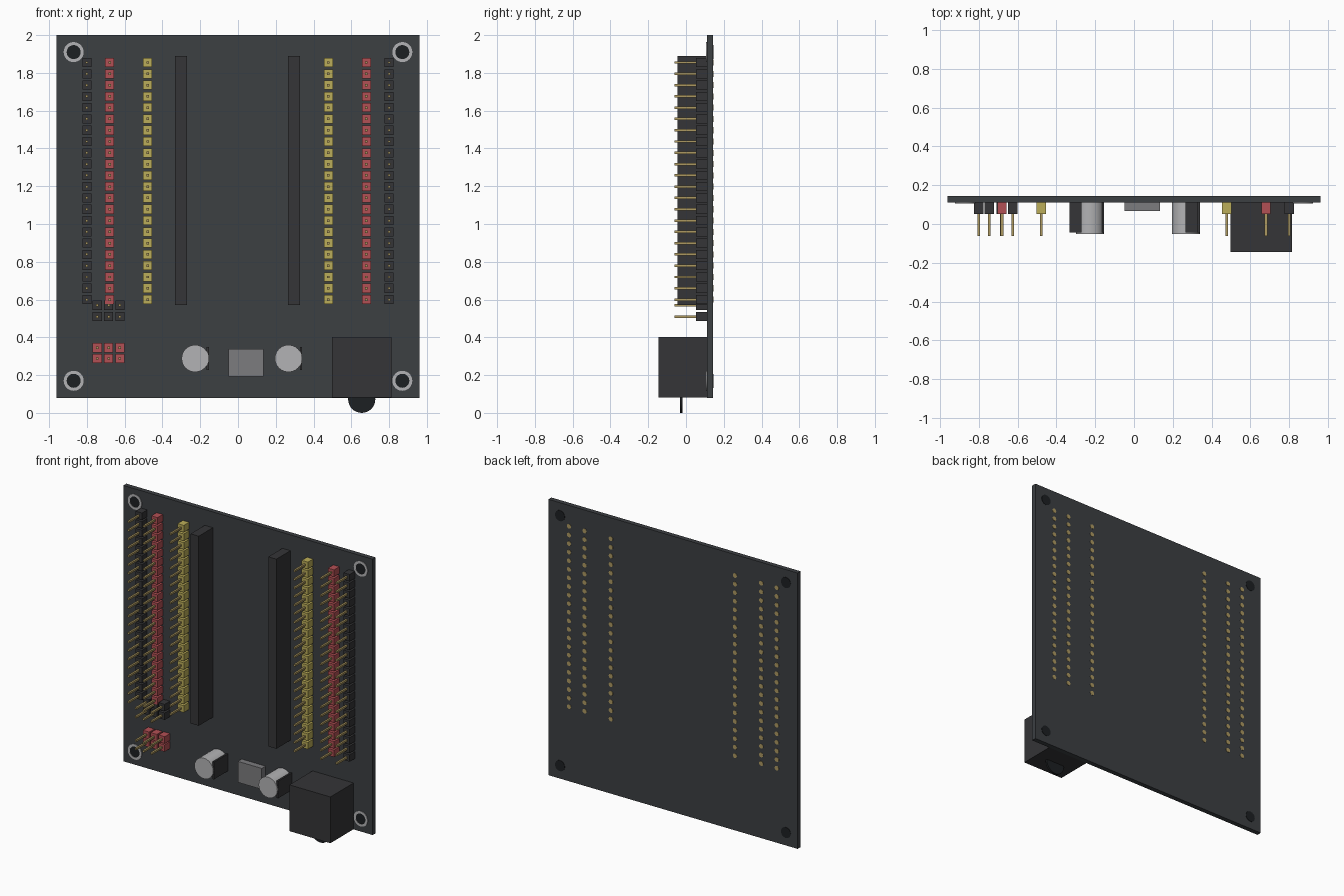
import bpy, bmesh, math
from mathutils import Matrix

if "Cube" in bpy.data.objects:
    bpy.data.objects.remove(bpy.data.objects["Cube"])


def material(name, r, g, b):
    m = bpy.data.materials.new(name)
    m.diffuse_color = (r, g, b, 1)
    m.use_nodes = True
    m.node_tree.nodes["Principled BSDF"].inputs["Base Color"].default_value = m.diffuse_color
    return m


BOARD = material("board_dark", 0.045, 0.05, 0.055)
BLACK = material("black_plastic", 0.035, 0.035, 0.038)
HOLE = material("hole_black", 0.012, 0.014, 0.016)
RED = material("red_plastic", 0.45, 0.08, 0.09)
YELLOW = material("yellow_plastic", 0.5, 0.42, 0.1)
GOLD = material("gold_metal", 0.42, 0.32, 0.12)
SILVER = material("silver_metal", 0.45, 0.45, 0.46)
GREY = material("grey_metal", 0.2, 0.2, 0.21)


def finish(name, bm, mat, smooth=False):
    me = bpy.data.meshes.new(name)
    bm.to_mesh(me)
    bm.free()
    ob = bpy.data.objects.new(name, me)
    bpy.context.collection.objects.link(ob)
    me.materials.append(mat)
    if smooth:
        bpy.ops.object.select_all(action='DESELECT')
        ob.select_set(True)
        bpy.context.view_layer.objects.active = ob
        bpy.ops.object.shade_smooth_by_angle(angle=math.radians(40))
    return ob


def boxes(name, points, w, h, y0, y1, mat):
    """One mesh of equal boxes centred on (x, z) points."""
    bm = bmesh.new()
    for x, z in points:
        bmesh.ops.create_cube(bm, size=1, matrix=Matrix.Translation((x, (y0 + y1) / 2, z))
                              @ Matrix.Diagonal((w, y1 - y0, h, 1)))
    return finish(name, bm, mat)


def discs(name, points, r, y0, y1, mat, seg=24, smooth=True):
    """One mesh of equal cylinders along y, centred on (x, z) points."""
    bm = bmesh.new()
    for x, z in points:
        bmesh.ops.create_cone(bm, cap_ends=True, segments=seg, radius1=r, radius2=r, depth=y1 - y0,
                              matrix=Matrix.Translation((x, (y0 + y1) / 2, z))
                              @ Matrix.Rotation(math.pi / 2, 4, 'X'))
    return finish(name, bm, mat, smooth)


def rings(name, points, r_out, r_in, y0, y1, mat, seg=32):
    bm = bmesh.new()
    profile = [(r_out, y0), (r_out, y1), (r_in, y1), (r_in, y0)]
    for x, z in points:
        loops = []
        for i in range(seg):
            a = 2 * math.pi * i / seg
            loops.append([bm.verts.new((x + r * math.cos(a), y, z + r * math.sin(a))) for r, y in profile])
        for i in range(seg):
            p, q = loops[i], loops[(i + 1) % seg]
            for j in range(4):
                k = (j + 1) % 4
                bm.faces.new((p[j], p[k], q[k], q[j]))
    bmesh.ops.recalc_face_normals(bm, faces=bm.faces)
    return finish(name, bm, mat, True)


def pin_header(name, points, mat):
    boxes(name + "_blocks", points, 0.048, 0.048, 0.052, 0.112, mat)
    boxes(name + "_pins", points, 0.013, 0.013, -0.062, 0.054, GOLD)


# circuit board with mounting holes
boxes("board", [(0, 1.04)], 1.92, 1.92, 0.11, 0.143, BOARD)
corners = [(sx * 0.87, z) for sx in (-1, 1) for z in (0.17, 1.91)]
discs("mounting_holes", corners, 0.037, 0.108, 0.1455, HOLE, 32)
rings("mounting_rings", corners, 0.053, 0.037, 0.106, 0.112, SILVER)

# long pin rows and their solder pads on the back
rows = [0.6 + i * 1.255 / 21 for i in range(22)]
for side, s in (("left", -1), ("right", 1)):
    for colour, x, mat in (("black", 0.80, BLACK), ("red", 0.68, RED), ("yellow", 0.478, YELLOW)):
        pts = [(s * x, z) for z in rows]
        pin_header(f"{side}_{colour}_header", pts, mat)
        discs(f"{side}_{colour}_pads", pts, 0.016, 0.14, 0.1455, GOLD, 12)

# small power headers
for name, zs, mat in (("black_power_header", (0.57, 0.51), BLACK), ("red_power_header", (0.345, 0.288), RED)):
    pin_header(name, [(x, z) for x in (-0.745, -0.685, -0.625) for z in zs], mat)

# tall sockets for the plug-in module
boxes("module_sockets", [(-0.302, 1.23), (0.296, 1.23)], 0.062, 1.32, -0.045, 0.112, BLACK)

# capacitors with dark side stripes
caps = [(-0.227, 0.288), (0.267, 0.288)]
discs("capacitors", caps, 0.072, -0.052, 0.112, SILVER, 24)
boxes("capacitor_stripes", [(x + 0.067, z) for x, z in caps], 0.012, 0.12, -0.045, 0.112, BLACK)

# voltage regulator
boxes("regulator", [(0.043, 0.266)], 0.184, 0.146, 0.068, 0.112, GREY)

# power jack with its socket disc
boxes("power_jack", [(0.655, 0.242)], 0.316, 0.322, -0.145, 0.112, BLACK)
discs("jack_socket", [(0.655, 0.072)], 0.072, -0.031, -0.018, HOLE, 32)
